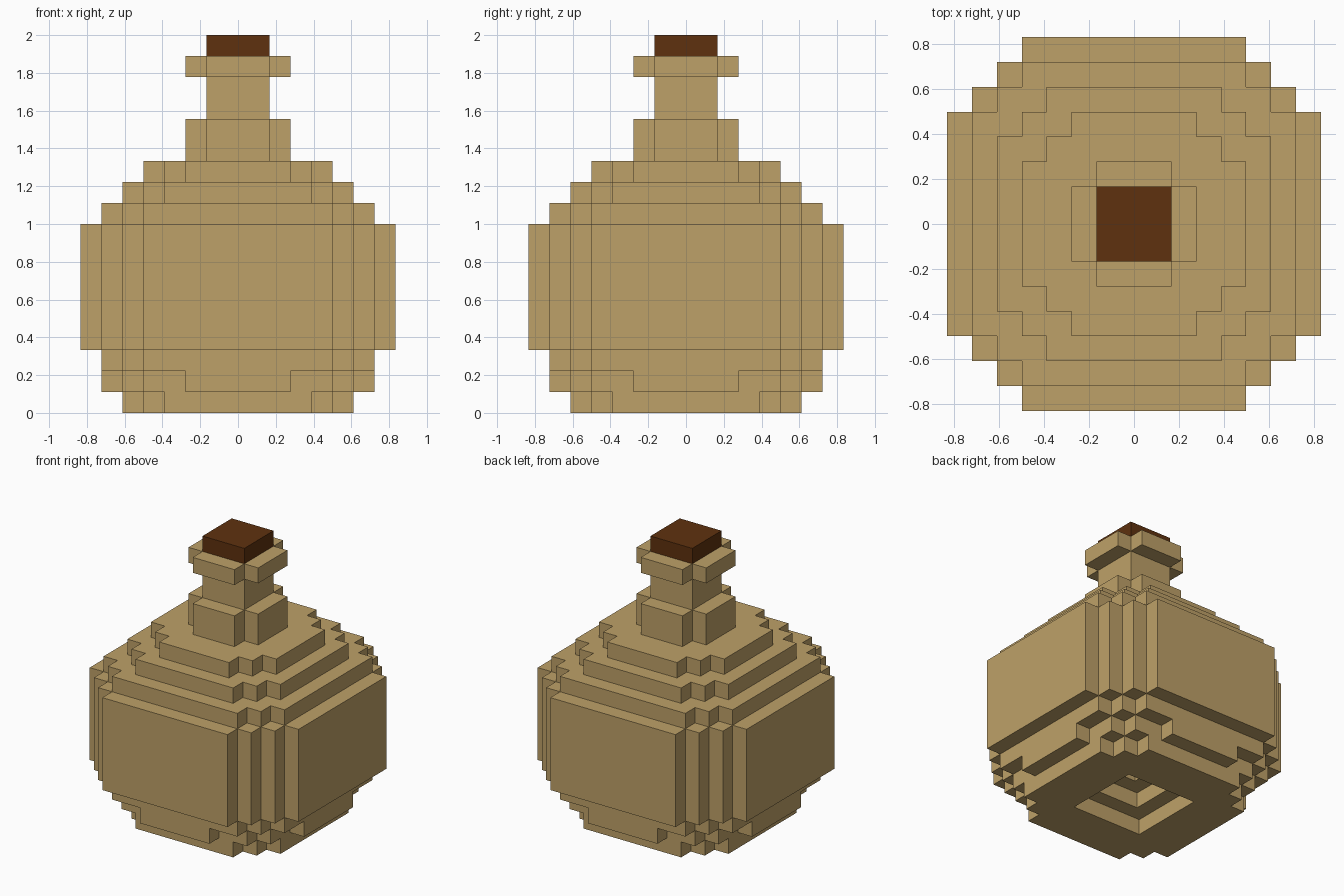
import bpy, bmesh, math
from mathutils import Vector

if "Cube" in bpy.data.objects:
    bpy.data.objects.remove(bpy.data.objects["Cube"], do_unlink=True)

U = 2 / 18  # edge of one block


def material(name, rgb):
    m = bpy.data.materials.new(name)
    m.use_nodes = True
    m.diffuse_color = (*rgb, 1)
    bsdf = m.node_tree.nodes["Principled BSDF"]
    bsdf.inputs["Base Color"].default_value = (*rgb, 1)
    bsdf.inputs["Roughness"].default_value = 0.8
    return m


tan = material("tan", (0.515, 0.356, 0.138))
dark_brown = material("dark brown", (0.114, 0.031, 0.0045))


def blocks(z0, z1, steps):
    """Blocks of a tier: union of rectangles (a, b) and (b, a) reaching a and b blocks from the axis."""
    cells = set()
    for a, b in steps:
        for rx, ry in ((a, b), (b, a)):
            cells |= {(x, y, z) for x in range(-rx, rx + 1)
                      for y in range(-ry, ry + 1) for z in range(z0, z1)}
    return cells


def build(name, tiers, mat, recess=()):
    """Skin a stack of tiers, minus recess tiers, and merge its coplanar faces."""
    cells = set().union(*(blocks(*t) for t in tiers))
    for t in recess:
        cells -= blocks(*t)
    bm = bmesh.new()
    verts = {}

    def vert(p):
        key = tuple(round(c * 2) for c in p)
        if key not in verts:
            verts[key] = bm.verts.new(p * U)
        return verts[key]

    for c in cells:
        centre = Vector((c[0], c[1], c[2] + 0.5))
        for axis in range(3):
            for sign in (1, -1):
                n = [0, 0, 0]
                n[axis] = sign
                if tuple(i + j for i, j in zip(c, n)) in cells:
                    continue
                n = Vector(n)
                u = Vector([float(i == (axis + 1) % 3) for i in range(3)])
                v = n.cross(u)
                bm.faces.new([vert(centre + (n + u * i + v * j) / 2)
                              for i, j in ((-1, -1), (1, -1), (1, 1), (-1, 1))])
    bmesh.ops.dissolve_limit(bm, angle_limit=math.radians(1),
                             verts=bm.verts[:], edges=bm.edges[:])
    mesh = bpy.data.meshes.new(name)
    bm.to_mesh(mesh)
    bm.free()
    mesh.materials.append(mat)
    obj = bpy.data.objects.new(name, mesh)
    bpy.context.collection.objects.link(obj)
    return obj


# Round belly with a stepped recess under its base
build("flask_belly", [
    (0, 1, [(5, 3), (4, 4)]),
    (1, 2, [(6, 2), (5, 4)]),
    (2, 3, [(6, 4), (5, 5)]),
    (3, 9, [(7, 4), (6, 5)]),
    (9, 10, [(6, 4), (5, 5)]),
    (10, 11, [(5, 3), (4, 4)]),
    (11, 12, [(4, 2), (3, 3)]),
], tan, recess=[(0, 1, [(2, 2)]), (1, 2, [(1, 1)]), (2, 3, [(0, 0)])])

# Neck with a cross-shaped collar at its foot
build("flask_neck", [(12, 14, [(2, 1)]), (14, 16, [(1, 1)])], tan)

# Cross-shaped lip
build("flask_lip", [(16, 17, [(2, 1)])], tan)

# Stopper
build("cork", [(17, 18, [(1, 1)])], dark_brown)
